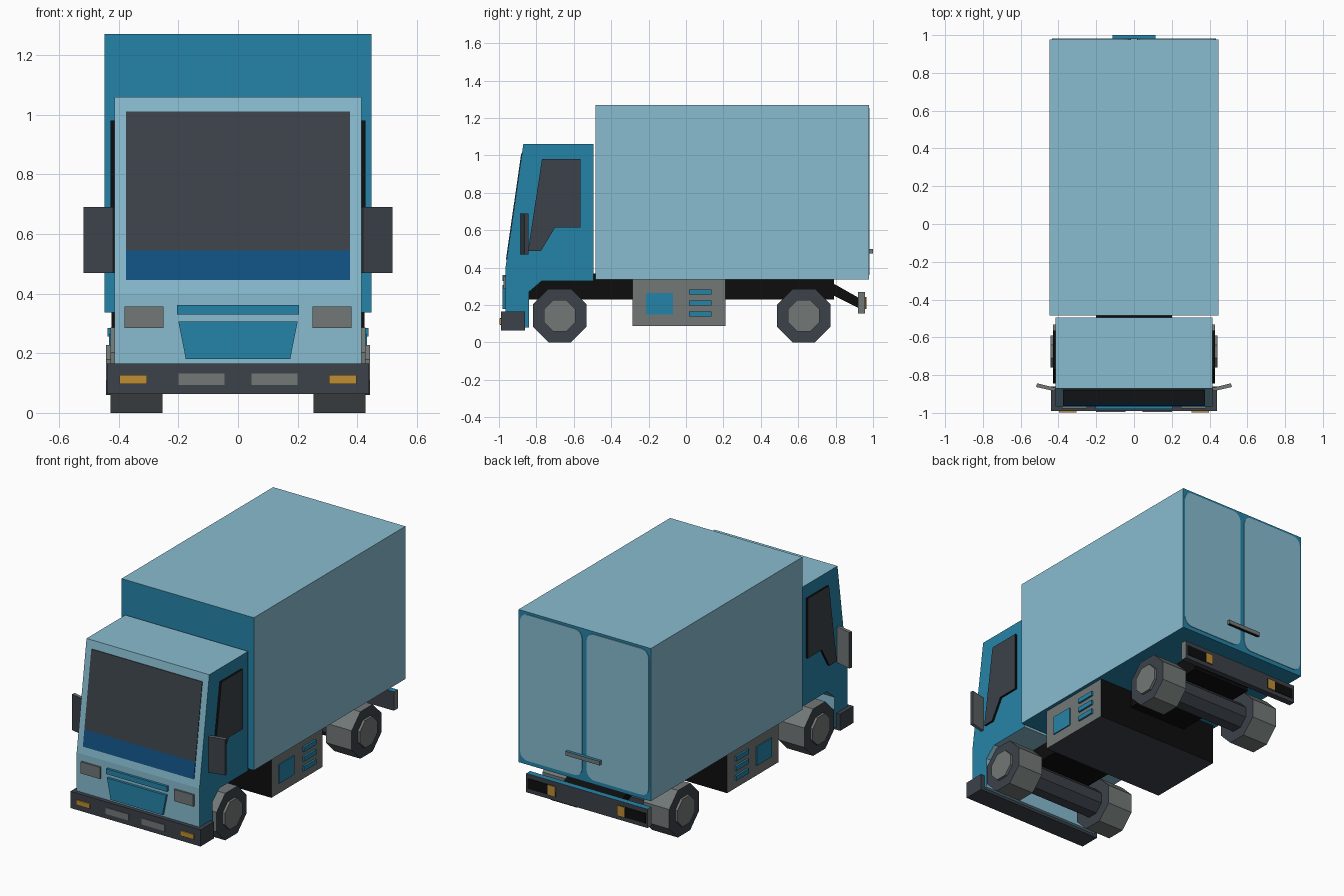
import bpy, bmesh, math
from mathutils import Vector

if "Cube" in bpy.data.objects:
    bpy.data.objects.remove(bpy.data.objects["Cube"])


def material(name, rgb):
    m = bpy.data.materials.new(name)
    lin = [((c / 255 + 0.055) / 1.055) ** 2.4 if c > 10 else c / 255 / 12.92 for c in rgb]
    m.diffuse_color = (*lin, 1)
    m.use_nodes = True
    m.node_tree.nodes["Principled BSDF"].inputs["Base Color"].default_value = m.diffuse_color
    return m


NAMES = ["light_blue", "teal", "dark_grey", "grey", "black", "orange", "navy"]
RGB = [(136, 188, 208), (37, 132, 168), (60, 66, 74), (114, 120, 119),
       (13, 13, 13), (188, 142, 52), (16, 81, 131)]
MATS = [material(n, c) for n, c in zip(NAMES, RGB)]
LIGHT, TEAL, DARK, GREY, BLACK, ORANGE, NAVY = range(7)


def prism(name, pts, axis, lo, hi, colour, mirror=False):
    """Extrude a 2D profile along an axis; colour is an index or a rule on the face normal."""
    place = {"x": lambda p, t: (t, p[0], p[1]),
             "y": lambda p, t: (p[0], t, p[1]),
             "z": lambda p, t: (p[0], p[1], t)}[axis]
    for sx in ((1, -1) if mirror else (1,)):
        bm = bmesh.new()
        rings = []
        for t in (lo, hi):
            ring = []
            for p in pts:
                x, y, z = place(p, t)
                ring.append(bm.verts.new((x * sx, y, z)))
            rings.append(ring)
        n = len(pts)
        for ring in rings:
            bm.faces.new(ring)
        for i in range(n):
            j = (i + 1) % n
            bm.faces.new((rings[0][i], rings[0][j], rings[1][j], rings[1][i]))
        bmesh.ops.recalc_face_normals(bm, faces=bm.faces)
        bm.normal_update()
        for f in bm.faces:
            f.material_index = colour(f.normal) if callable(colour) else colour
        me = bpy.data.meshes.new(name)
        for m in MATS:
            me.materials.append(m)
        bm.to_mesh(me)
        bm.free()
        side = "" if not mirror else ("_right" if sx > 0 else "_left")
        bpy.context.collection.objects.link(bpy.data.objects.new(name + side, me))


def box(name, x, y, z, colour, mirror=False):
    prism(name, [(x[0], y[0]), (x[1], y[0]), (x[1], y[1]), (x[0], y[1])],
          "z", z[0], z[1], colour, mirror)


def octagon(cy, cz, apothem):
    r = apothem / math.cos(math.pi / 8)
    return [(cy + r * math.cos((k + 0.5) * math.pi / 4),
             cz + r * math.sin((k + 0.5) * math.pi / 4)) for k in range(8)]


def rounded_rect(x0, x1, z0, z1, r, n=4):
    pts = []
    for i, (cx, cz) in enumerate([(x1 - r, z1 - r), (x0 + r, z1 - r),
                                  (x0 + r, z0 + r), (x1 - r, z0 + r)]):
        for k in range(n + 1):
            a = (i + k / n) * math.pi / 2
            pts.append((cx + r * math.cos(a), cz + r * math.sin(a)))
    return pts


# Cargo box: pale sides and roof, teal ends and floor
box("cargo_box", (-0.447, 0.447), (-0.485, 0.978), (0.337, 1.27),
    lambda n: TEAL if abs(n.y) > 0.5 or n.z < -0.5 else LIGHT)
prism("rear_door", rounded_rect(0.016, 0.435, 0.362, 1.255, 0.05), "y", 0.976, 0.982, LIGHT, True)
box("door_handle", (-0.115, 0.115), (0.98, 1.0), (0.475, 0.5),
    lambda n: TEAL if n.z > 0.5 else BLACK if n.z < -0.5 else GREY)

# Cab with teal sides and a front wheel arch
prism("cab", [(-0.965, 0.08), (-0.965, 0.40), (-0.87, 1.06), (-0.495, 1.06),
              (-0.495, 0.33), (-0.77, 0.33), (-0.84, 0.27), (-0.84, 0.08)],
      "x", -0.415, 0.415, lambda n: TEAL if abs(n.x) > 0.5 else LIGHT)


# Windscreen plates following the cab slope
def slope(z):
    return -0.965 + (z - 0.40) * 0.095 / 0.66


for name, z0, z1, col in (("windscreen", 0.545, 1.01, DARK), ("windscreen_base", 0.445, 0.545, NAVY)):
    prism(name, [(slope(z0) - 0.004, z0), (slope(z1) - 0.004, z1),
                 (slope(z1) + 0.003, z1), (slope(z0) + 0.003, z0)], "x", -0.375, 0.375, col)

# Side windows with black edges
prism("side_window", [(-0.77, 0.98), (-0.565, 0.98), (-0.565, 0.615),
                      (-0.70, 0.615), (-0.775, 0.49), (-0.845, 0.49)],
      "x", 0.41, 0.428, lambda n: DARK if abs(n.x) > 0.5 else BLACK, True)

# Wing mirrors, swept back
prism("wing_mirror", [(0.413, -0.868), (0.42, -0.885), (0.518, -0.863), (0.513, -0.843)],
      "z", 0.47, 0.69, lambda n: GREY if n.y > 0.5 or abs(n.z) > 0.5 else DARK, True)

# Grille, headlights, front bumper and its lamps
box("grille_strip", (-0.205, 0.205), (-0.98, -0.96), (0.33, 0.362), TEAL)
prism("grille", [(-0.2, 0.307), (0.2, 0.307), (0.175, 0.18), (-0.175, 0.18)], "y", -0.98, -0.96, TEAL)
box("headlight", (0.25, 0.38), (-0.976, -0.96), (0.285, 0.356), GREY, True)
box("front_bumper", (-0.44, 0.44), (-0.99, -0.86), (0.063, 0.165), DARK)
box("fog_lamp", (0.045, 0.2), (-0.994, -0.985), (0.093, 0.132), GREY, True)
box("indicator", (0.305, 0.398), (-0.998, -0.989), (0.097, 0.127), ORANGE, True)

# Chassis with sloped rear arms
box("chassis", (-0.2, 0.2), (-0.84, 0.79), (0.23, 0.337), BLACK)
box("chassis_hump", (-0.2, 0.2), (-0.5, -0.48), (0.33, 0.37), BLACK)
prism("bumper_arm", [(0.78, 0.32), (0.78, 0.255), (0.93, 0.18), (0.93, 0.235)],
      "x", -0.2, 0.2, BLACK)

# Rear bumper with tail lamps
box("rear_bumper", (-0.41, 0.41), (0.92, 0.957), (0.155, 0.27),
    lambda n: TEAL if n.z > 0.5 else GREY if abs(n.x) > 0.5 else DARK)
box("tail_lamp_panel", (0.21, 0.398), (0.955, 0.96), (0.18, 0.243), BLACK, True)
box("tail_lamp", (0.21, 0.26), (0.957, 0.964), (0.18, 0.243), ORANGE, True)

# Under-body equipment case with hatch and vents on both sides
box("equipment_case", (-0.425, 0.425), (-0.285, 0.21), (0.087, 0.337),
    lambda n: GREY if abs(n.x) > 0.5 else DARK if n.z < -0.5 else BLACK)
box("case_hatch", (0.422, 0.432), (-0.215, -0.07), (0.15, 0.265), TEAL, True)
for z in (0.152, 0.211, 0.27):
    box("case_vent", (0.422, 0.437), (0.015, 0.135), (z - 0.014, z + 0.014), TEAL, True)

# Octagonal wheels, hubs and axles
for name, y in (("front", -0.675), ("rear", 0.63)):
    prism(name + "_tyre", octagon(y, 0.1435, 0.1435), "x", 0.253, 0.428,
          lambda n: DARK if abs(n.x) > 0.5 else GREY, True)
    prism(name + "_hub", octagon(y, 0.1435, 0.084), "x", 0.42, 0.443, GREY, True)
    prism(name + "_axle", octagon(y, 0.1435, 0.08), "x", -0.26, 0.26, DARK)
